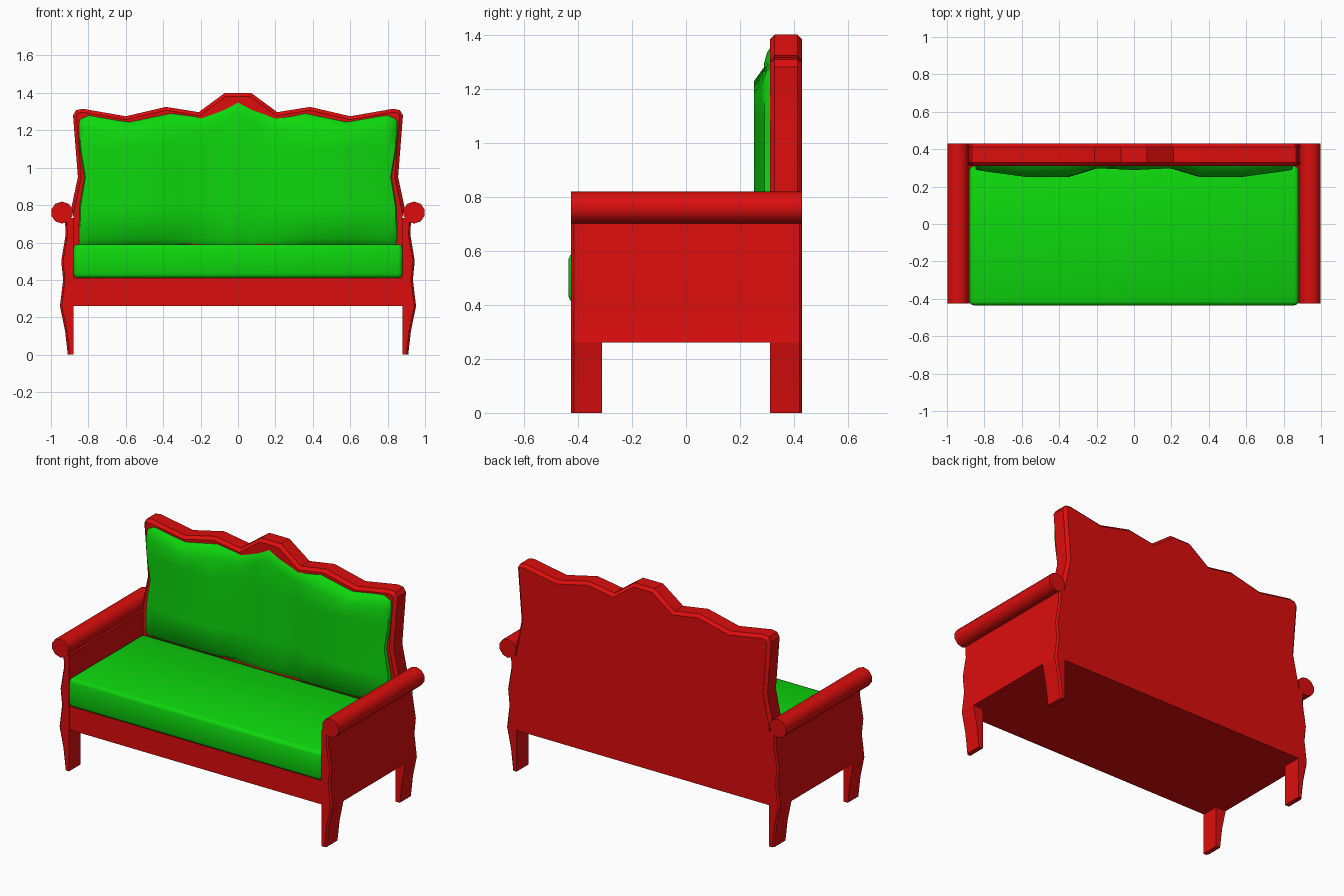
import bpy
import bmesh
from math import radians

if "Cube" in bpy.data.objects:
    bpy.data.objects.remove(bpy.data.objects["Cube"])


def material(name, rgb):
    m = bpy.data.materials.new(name)
    m.use_nodes = True
    m.diffuse_color = (*rgb, 1)
    m.node_tree.nodes["Principled BSDF"].inputs["Base Color"].default_value = (*rgb, 1)
    return m


RED = material("red_wood", (0.72, 0.004, 0.004))
GREEN = material("green_fabric", (0.004, 0.68, 0.004))


def finish(bm, name, mat, angle=30, mirror=False):
    bmesh.ops.recalc_face_normals(bm, faces=bm.faces)
    mesh = bpy.data.meshes.new(name)
    bm.to_mesh(mesh)
    bm.free()
    mesh.materials.append(mat)
    mesh.shade_smooth()
    mesh.set_sharp_from_angle(angle=radians(angle))
    ob = bpy.data.objects.new(name, mesh)
    bpy.context.collection.objects.link(ob)
    if mirror:
        ob.modifiers.new("Mirror", "MIRROR")
    return ob


def prism(name, outline, y0, y1, mat, bevel=0, rule=None, angle=30, mirror=False):
    """Extrude an (x, z) outline along y, chamfering the cap edges the rule picks."""
    bm = bmesh.new()
    face = bm.faces.new([bm.verts.new((x, y0, z)) for x, z in outline])
    new = bmesh.ops.extrude_face_region(bm, geom=[face])["geom"]
    for v in new:
        if isinstance(v, bmesh.types.BMVert):
            v.co.y = y1
    bmesh.ops.recalc_face_normals(bm, faces=bm.faces)
    if bevel:
        caps = [e for e in bm.edges
                if abs(e.verts[0].co.y - e.verts[1].co.y) < 1e-4 and rule(e)]
        bmesh.ops.bevel(bm, geom=caps, offset=bevel, segments=1, affect="EDGES")
    return finish(bm, name, mat, angle, mirror)


def box(name, lo, hi, mat, bevel=0):
    bm = bmesh.new()
    bmesh.ops.create_cube(bm, size=1)
    for v in bm.verts:
        v.co = [a + (b - a) * (c + 0.5) for a, b, c in zip(lo, hi, v.co)]
    if bevel:
        bmesh.ops.bevel(bm, geom=bm.edges[:], offset=bevel, segments=2,
                        profile=0.5, affect="EDGES")
    return finish(bm, name, mat, 50)


# Seat base and cushion
box("seat_base", (-0.88, -0.42, 0.26), (0.88, 0.31, 0.41), RED)
box("seat_cushion", (-0.88, -0.435, 0.41), (0.88, 0.31, 0.59), GREEN, 0.022)


# Side panels with legs, chamfered on the outer corners
def outer_edge(e):
    a, b = (v.co for v in e.verts)
    end = abs(a.y) > 0.42
    return end and abs(a.z - b.z) > 0.05 and a.x + b.x > 1.8


panel = [(0.88, 0.26), (0.952, 0.26), (0.935, 0.40), (0.945, 0.50),
         (0.922, 0.64), (0.925, 0.73), (0.88, 0.73)]
leg = [(0.88, 0), (0.91, 0), (0.925, 0.13), (0.952, 0.26), (0.88, 0.26)]
prism("side_panels", panel, -0.425, 0.43, RED, 0.01, outer_edge, mirror=True)
for name, y0, y1 in (("front_legs", -0.425, -0.31), ("back_legs", 0.31, 0.43)):
    prism(name, leg, y0, y1, RED, 0.01, outer_edge, mirror=True)

# Rolled arm tops
bm = bmesh.new()
bmesh.ops.create_cone(bm, cap_ends=True, segments=10, radius1=0.059,
                      radius2=0.059, depth=0.855)
for v in bm.verts:
    x, y, z = v.co
    v.co = (0.941 + x, z + 0.0025, 0.76 + y)
finish(bm, "arm_rolls", RED, 40, mirror=True)

# Scalloped back frame, chamfered along its upper rim
half = [(0.88, 0.26), (0.88, 0.74), (0.89, 0.79), (0.856, 0.95), (0.882, 1.28),
        (0.865, 1.308), (0.83, 1.315), (0.60, 1.275), (0.385, 1.325),
        (0.21, 1.297), (0.07, 1.40)]
outline = half + [(-x, z) for x, z in reversed(half)]
prism("back_frame", outline, 0.31, 0.43, RED, 0.018,
      lambda e: sum(v.co.z for v in e.verts) > 1.6)

# Padded back cushion: columns of (x, front y, top z), following the frame
cols = [(0, 0.288, 1.355), (0.07, 0.292, 1.318), (0.20, 0.298, 1.272),
        (0.36, 0.252, 1.293), (0.58, 0.252, 1.247), (0.80, 0.282, 1.285),
        (0.845, 0.29, 1.265), (0.852, 0.315, 1.25)]
cols = [(-x, y, z) for x, y, z in reversed(cols[1:])] + cols


def waist(z):
    return 1 - 0.035 * max(0, 1 - abs(z - 0.95) / 0.18)


bm = bmesh.new()
grid = []
for x, y, top in cols:
    mid = y + (0.31 - y) * 0.55
    rows = [(0.58, 0.315), (0.62, y), (0.79, y), (0.95, y), (1.10, y),
            (top - 0.065, y), (top - 0.02, mid), (top, 0.315)]
    grid.append([bm.verts.new((x * waist(z), d, z)) for z, d in rows])
for a, b in zip(grid, grid[1:]):
    for i in range(len(a) - 1):
        bm.faces.new((a[i], b[i], b[i + 1], a[i + 1]))
bm.faces.new([c[0] for c in grid])
finish(bm, "back_cushion", GREEN, 60)
